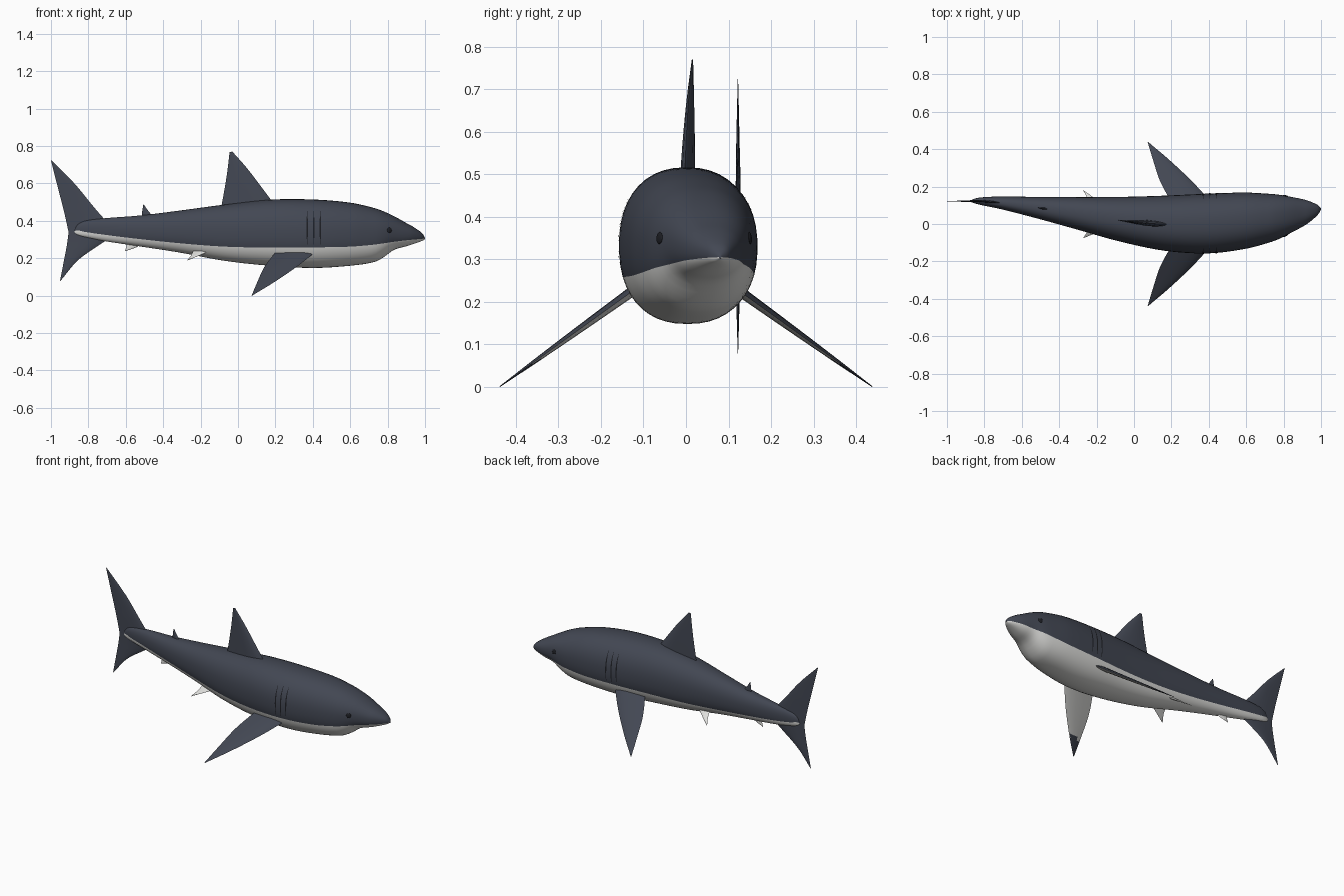
import bpy, bmesh, math
from mathutils import Vector

if "Cube" in bpy.data.objects:
    bpy.data.objects.remove(bpy.data.objects["Cube"])

def material(name, rgb):
    m = bpy.data.materials.new(name)
    m.diffuse_color = (*rgb, 1)
    m.use_nodes = True
    m.node_tree.nodes["Principled BSDF"].inputs["Base Color"].default_value = m.diffuse_color
    return m

SLATE = material("slate_grey", (0.055, 0.063, 0.086))
WHITE = material("belly_white", (0.74, 0.74, 0.72))
BLACK = material("dark_detail", (0.012, 0.013, 0.017))

def interp(table, k):
    """Smooth interpolation of table rows, keyed on the ascending first column."""
    k = min(max(k, table[0][0]), table[-1][0])
    i = next(j for j in range(len(table) - 1) if k <= table[j + 1][0])
    a, b = table[i], table[i + 1]
    p, q = table[max(i - 1, 0)], table[min(i + 2, len(table) - 1)]
    h = b[0] - a[0]
    t = (k - a[0]) / h
    out = []
    for c in range(1, len(a)):
        ma = (b[c] - p[c]) / (b[0] - p[0]) * h
        mb = (q[c] - a[c]) / (q[0] - a[0]) * h
        out.append((2*t**3 - 3*t**2 + 1) * a[c] + (t**3 - 2*t**2 + t) * ma
                   + (3*t**2 - 2*t**3) * b[c] + (t**3 - t**2) * mb)
    return out

def finish(name, bm, mats, angle=50):
    bmesh.ops.recalc_face_normals(bm, faces=bm.faces[:])
    me = bpy.data.meshes.new(name)
    bm.to_mesh(me)
    bm.free()
    for m in mats:
        me.materials.append(m)
    ob = bpy.data.objects.new(name, me)
    bpy.context.collection.objects.link(ob)
    bpy.ops.object.select_all(action='DESELECT')
    ob.select_set(True)
    bpy.context.view_layer.objects.active = ob
    bpy.ops.object.shade_smooth_by_angle(angle=math.radians(angle))
    return ob

# Body stations: x, top z, bottom z, centre y, half width, colour line z
BODY = [
    (-.874, .350, .336, .122, .003, .344), (-.86, .378, .325, .123, .010, .349),
    (-.82, .400, .313, .122, .020, .341), (-.71, .414, .291, .113, .034, .325),
    (-.53, .428, .264, .089, .056, .303), (-.31, .455, .230, .058, .086, .280),
    (-.07, .487, .186, .025, .120, .262), (.17, .513, .160, .004, .148, .257),
    (.40, .514, .148, .003, .160, .258), (.60, .497, .160, .018, .150, .262),
    (.73, .468, .180, .032, .129, .273), (.78, .450, .206, .039, .117, .280),
    (.834, .425, .245, .048, .098, .288), (.90, .388, .264, .059, .074, .296),
    (.94, .366, .277, .066, .055, .300), (.985, .333, .293, .076, .024, .304),
    (1.0, .309, .302, .080, .003, .305)]
POWER = 2.3

def centre(x):
    return interp(BODY, x)[2]

def spow(v, p):
    return math.copysign(abs(v) ** p, v)

def surf(x, angle, scale=1.0):
    """Point on the body skin at station x."""
    top, bot, cy, hw, _ = interp(BODY, x)
    return Vector((x, cy + scale * hw * spow(math.cos(angle), 2 / POWER),
                   (top + bot) / 2 + scale * (top - bot) / 2 * spow(math.sin(angle), 2 / POWER)))

def angle_at(x, z):
    top, bot = interp(BODY, x)[:2]
    u = (z - (top + bot) / 2) / ((top - bot) / 2)
    return math.asin(spow(max(-.95, min(.95, u)), POWER / 2))

# Body: rings whose edges follow the colour line
UP, LOW, N = 26, 18, 90
bm = bmesh.new()
rings = []
for i in range(N + 1):
    x = .063 - .937 * math.cos(math.pi * i / N)
    a = angle_at(x, interp(BODY, x)[4])
    angs = [a + (math.pi - 2 * a) * j / UP for j in range(UP)]
    angs += [math.pi - a + (math.pi + 2 * a) * j / LOW for j in range(LOW)]
    rings.append([bm.verts.new(surf(x, t)) for t in angs])
M = UP + LOW
for r0, r1 in zip(rings, rings[1:]):
    for j in range(M):
        f = bm.faces.new((r0[j], r0[(j + 1) % M], r1[(j + 1) % M], r1[j]))
        f.material_index = 0 if j < UP else 1
bm.faces.new(rings[0])
bm.faces.new(rings[-1])
finish("body", bm, [SLATE, WHITE])

# Fins: lens sections swept from root to tip
LENS = [(0, 0), (.06, .45), (.2, .85), (.4, 1), (.7, .6), (1, 0)]

def fin(name, rows, mats, place=lambda x, z: centre(x), normal=(0, 1, 0), rule=None, steps=18):
    """rows: span, leading x z, trailing x z, thickness; place gives y."""
    n = Vector(normal).normalized()
    bm = bmesh.new()
    secs = []
    for i in range(steps + 1):
        lx, lz, tx, tz, th = interp(rows, i / steps)
        loop = [(c, h) for c, h in LENS] + [(c, -h) for c, h in LENS[-2:0:-1]]
        sec = []
        for c, h in loop:
            x, z = lx + (tx - lx) * c, lz + (tz - lz) * c
            sec.append(bm.verts.new(Vector((x, place(x, z), z)) + n * h * th / 2))
        secs.append(sec)
    m = len(secs[0])
    for a, b in zip(secs, secs[1:]):
        for j in range(m):
            bm.faces.new((a[j], a[(j + 1) % m], b[(j + 1) % m], b[j]))
    bm.faces.new(secs[0])
    bm.faces.new(secs[-1])
    bmesh.ops.recalc_face_normals(bm, faces=bm.faces[:])
    if rule:
        for f in bm.faces:
            f.material_index = rule(f)
    return finish(name, bm, mats)

fin("dorsal_fin", [(0, .20, .48, -.092, .46, .034), (.35, .115, .594, -.072, .57, .026),
                   (.7, .045, .685, -.057, .665, .016), (1, -.03, .77, -.045, .767, .003)],
    [SLATE], place=lambda x, z: centre(x) - .006)
fin("second_dorsal_fin", [(0, -.43, .40, -.517, .40, .016), (.5, -.475, .447, -.513, .443, .01),
                          (1, -.503, .487, -.507, .485, .002)], [SLATE])
fin("tail_upper_lobe", [(0, -.66, .35, -.905, .335, .016), (.3, -.755, .455, -.928, .44, .012),
                        (.65, -.875, .60, -.965, .585, .007), (1, -.997, .724, -1, .722, .001)], [SLATE])
fin("tail_lower_lobe", [(0, -.68, .31, -.905, .345, .016), (.4, -.75, .265, -.915, .27, .012),
                        (.7, -.858, .187, -.932, .18, .007), (1, -.948, .08, -.952, .077, .001)], [SLATE])
fin("anal_fin", [(0, -.50, .285, -.595, .295, .014), (.5, -.545, .258, -.597, .264, .009),
                 (1, -.60, .239, -.605, .237, .002)], [WHITE])

for side, label in ((1, "left"), (-1, "right")):
    # Pectoral fin: slate above, white below with a slate tip
    fin(label + "_pectoral_fin",
        [(0, .435, .25, .215, .25, .026), (.38, .315, .155, .142, .155, .019),
         (.72, .19, .07, .102, .07, .011), (1, .077, .001, .073, .001, .002)],
        [SLATE, WHITE], place=lambda x, z: side * (.14 + (.215 - z) * 1.39),
        normal=(0, side * .59, .81),
        rule=lambda f: int(f.normal.z < 0 and f.calc_center_median().z > .06))
    # Pelvic fin
    fin(label + "_pelvic_fin",
        [(0, -.125, .25, -.235, .25, .014), (.5, -.19, .222, -.25, .217, .009),
         (1, -.268, .189, -.273, .187, .002)],
        [WHITE], place=lambda x, z: centre(x) + side * (.06 + (.24 - z) * 1.3),
        normal=(0, side * .6, .8))

    # Gill slits: thin strips lying on the skin
    bm = bmesh.new()
    for gx in (.37, .405, .44):
        prev = None
        for i in range(13):
            z = .275 + .175 * i / 12
            w = .0035 * math.sin(math.pi * (i + .5) / 13) + .0005
            pair = []
            for x in (gx - w, gx + w):
                a = angle_at(x, z)
                pair.append(bm.verts.new(surf(x, a if side > 0 else math.pi - a, 1.012)))
            if prev:
                bm.faces.new((prev[0], prev[1], pair[1], pair[0]))
            prev = pair
    finish(label + "_gill_slits", bm, [BLACK])

    # Eye: flat dark disc set in the skin
    a = angle_at(.81, .35)
    a = a if side > 0 else math.pi - a
    p = surf(.81, a)
    nrm = (surf(.82, a) - p).cross(surf(.81, a + .05) - p).normalized()
    if nrm.y * side < 0:
        nrm = -nrm
    bm = bmesh.new()
    bmesh.ops.create_uvsphere(bm, u_segments=20, v_segments=10, radius=.014)
    bmesh.ops.scale(bm, vec=(1, 1, .3), verts=bm.verts[:])
    rot = nrm.to_track_quat('Z', 'Y').to_matrix()
    bmesh.ops.rotate(bm, cent=(0, 0, 0), matrix=rot, verts=bm.verts[:])
    bmesh.ops.translate(bm, vec=p, verts=bm.verts[:])
    finish(label + "_eye", bm, [BLACK])
